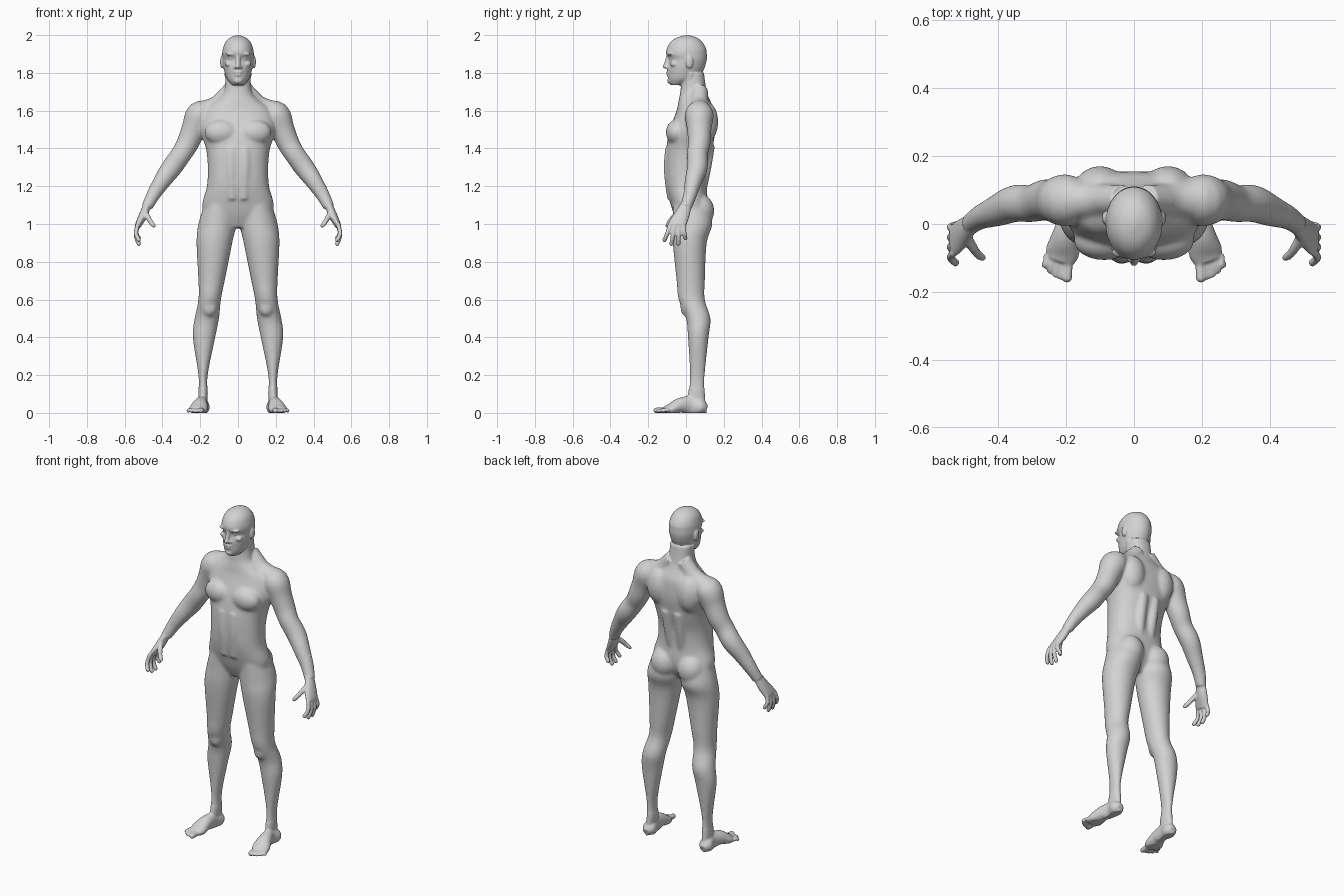
import bpy
import bmesh
from math import cos, sin, tau, copysign
from mathutils import Vector, Matrix

cube = bpy.data.objects.get("Cube")
if cube:
    bpy.data.objects.remove(cube, do_unlink=True)

bm = bmesh.new()
UPWARD = Vector((0, 0, 1))
BACKWARD = Vector((0, 1, 0))


def refine(rows, steps=5):
    """Smoothly interpolate between rows of numbers."""
    padded = [rows[0], *rows, rows[-1]]
    result = []
    for before, start, end, after in zip(padded, padded[1:], padded[2:], padded[3:]):
        for step in range(steps):
            t = step / steps
            row = []
            for a, b, c, d in zip(before, start, end, after):
                leave, arrive = (c - a) / 2, (d - b) / 2
                ease = t * t * (3 - 2 * t)
                row.append(b + (c - b) * ease
                           + leave * t * (1 - t) ** 2 - arrive * t * t * (1 - t))
            result.append(row)
    result.append(list(rows[-1]))
    return result


def skin(sections, power=2, sides=32):
    """Join (centre, half axis, half axis) sections into a closed solid."""
    def bend(value):
        return copysign(abs(value) ** (2 / power), value)

    angles = [tau * i / sides for i in range(sides)]
    rings = []
    for centre, across, along in sections:
        rings.append([bm.verts.new(centre + across * bend(cos(angle)) + along * bend(sin(angle)))
                      for angle in angles])
    for low, high in zip(rings, rings[1:]):
        for i in range(sides):
            j = (i + 1) % sides
            bm.faces.new((low[i], low[j], high[j], high[i]))
    bm.faces.new(rings[0])
    bm.faces.new(rings[-1])


def stack(rows, power=2):
    """Level sections: height, x from, x to, y front, y back."""
    sections = []
    for height, inner, outer, front, back in refine(rows):
        centre = Vector(((inner + outer) / 2, (front + back) / 2, height))
        across = Vector(((outer - inner) / 2, 0, 0))
        sections.append((centre, across, BACKWARD * (back - front) / 2))
    skin(sections, power)


def central_stack(rows, power=2):
    """Level sections centred on x: height, half width, y front, y back."""
    stack([(height, -width, width, front, back)
           for height, width, front, back in rows], power)


def tube(rows, broad_axis=BACKWARD, power=2):
    """Sections along a path: x, y, z, half thickness and optional half breadth."""
    rows = refine(rows)
    points = [Vector(row[:3]) for row in rows]
    sections = []
    for i, row in enumerate(rows):
        ahead = points[min(i + 1, len(points) - 1)]
        direction = (ahead - points[max(i - 1, 0)]).normalized()
        broad = (broad_axis - direction * broad_axis.dot(direction)).normalized()
        thick = direction.cross(broad)
        sections.append((points[i], thick * row[3], broad * row[-1]))
    skin(sections, power)


def blob(centre, radii):
    matrix = Matrix.Translation(centre) @ Matrix.Diagonal((*radii, 1))
    bmesh.ops.create_uvsphere(bm, u_segments=24, v_segments=16, radius=1, matrix=matrix)


def digit(points, radius, broad_axis):
    """Finger, thumb or toe with a rounded tip."""
    tube([(*point, radius) for point in points], broad_axis)
    blob(points[-1], (radius, radius, radius))


# Leg, kneecap and buttock
stack([
    (1.1, .02, .18, -.07, .12), (1, .01, .21, -.07, .14),
    (.9, .03, .22, -.07, .11), (.7, .07, .21, -.05, .1),
    (.6, .09, .21, -.04, .1), (.5, .1, .23, 0, .13),
    (.4, .12, .24, .01, .12), (.2, .16, .21, .02, .1),
    (.1, .16, .21, .01, .1), (0, .17, .21, -.01, .11)])
blob((.15, 0, .56), (.04, .03, .05))
blob((.09, .07, 1.07), (.08, .08, .09))

# Foot and toes
tube([
    (.19, .11, .02, .02, .02), (.19, .08, .03, .04, .04),
    (.19, .03, .04, .03, .05), (.2, -.03, .04, .04, .04),
    (.21, -.08, .02, .05, .03), (.22, -.11, .015, .04, .02)],
    broad_axis=UPWARD)
digit([(.194, -.09, .016), (.197, -.158, .013)], .015, UPWARD)
for i in range(4):
    x = .21 + .016 * i
    tip = -.155 + .003 * i * (i + 1)
    digit([(x, -.09, .014), (x, -.12, .016), (x + .006, tip, .01)], .0095, UPWARD)

# Arm and palm
tube([
    (.15, .07, 1.58, .06), (.2, .07, 1.575, .077),
    (.235, .07, 1.5, .065), (.265, .07, 1.43, .06),
    (.3, .06, 1.37, .055), (.35, .06, 1.3, .055),
    (.4, .04, 1.23, .047), (.45, .02, 1.15, .036), (.48, 0, 1.09, .03)])
tube([
    (.48, 0, 1.1, .02, .03), (.5, -.02, 1.05, .023, .04),
    (.525, -.045, 1, .018, .047), (.53, -.05, .985, .015, .042)])

# Fingers and thumb
for i, length in enumerate((.08, .1, .1, .07)):
    y = -.084 + .023 * i
    drift = -.03 + .014 * i
    digit([(.53, y, 1), (.54, y + drift / 2, .99 - length / 2),
           (.525, y + drift, .995 - length)], .0115, BACKWARD)
digit([(.49, -.04, 1.06), (.47, -.075, 1.025), (.445, -.1, .99)], .014, BACKWARD)

# Shoulder slope, chest, shoulder blade, spine, belly and neck muscles
tube([(.035, .07, 1.71, .045), (.11, .07, 1.63, .05), (.19, .07, 1.59, .063)])
blob((.088, -.05, 1.485), (.09, .057, .068))
blob((.1, .105, 1.54), (.075, .066, .11))
tube([(.035, .08, 1.18, .03), (.04, .105, 1.3, .03), (.04, .125, 1.42, .03)])
tube([(.036, -.078, 1.4, .034), (.036, -.084, 1.28, .034), (.03, -.07, 1.13, .03)])
tube([(.06, .03, 1.8, .014), (.04, 0, 1.72, .014), (.015, -.025, 1.645, .012)])

# Brow, eye, cheekbone, nostril and ear
blob((.036, -.084, 1.9), (.03, .016, .009))
blob((.033, -.072, 1.876), (.015, .014, .01))
blob((.048, -.062, 1.847), (.022, .022, .016))
blob((.013, -.1, 1.83), (.01, .012, .008))
blob((.085, .018, 1.857), (.01, .02, .034))

# Mirror everything built so far to the right side
copy = bmesh.ops.duplicate(bm, geom=bm.verts[:] + bm.edges[:] + bm.faces[:])
for element in copy["geom"]:
    if isinstance(element, bmesh.types.BMVert):
        element.co.x *= -1

# Trunk and neck
central_stack([
    (.98, .07, -.03, .06), (1.04, .16, -.06, .1), (1.1, .19, -.08, .115),
    (1.2, .165, -.105, .11), (1.3, .16, -.11, .115), (1.4, .17, -.105, .14),
    (1.5, .2, -.085, .155), (1.6, .18, -.05, .15), (1.65, .12, -.04, .13),
    (1.7, .075, -.03, .11), (1.8, .065, -.02, .095)], power=2.3)

# Head
central_stack([
    (1.735, .03, -.08, -.02), (1.75, .045, -.09, .02), (1.77, .06, -.096, .06),
    (1.8, .07, -.098, .085), (1.83, .077, -.098, .1), (1.87, .082, -.09, .11),
    (1.9, .084, -.105, .11), (1.93, .08, -.102, .107), (1.96, .07, -.086, .09),
    (1.985, .047, -.055, .064), (2, .01, -.01, .02)])

# Nose, lips and chin
tube([(0, -.094, 1.89, .01), (0, -.1, 1.86, .012), (0, -.107, 1.835, .013)])
blob((0, -.112, 1.834), (.012, .013, .011))
blob((0, -.093, 1.804), (.025, .012, .007))
blob((0, -.092, 1.789), (.021, .012, .007))
blob((0, -.084, 1.758), (.024, .016, .016))

bmesh.ops.recalc_face_normals(bm, faces=bm.faces[:])
mesh = bpy.data.meshes.new("body")
bm.to_mesh(mesh)
bm.free()
body = bpy.data.objects.new("body", mesh)
bpy.context.collection.objects.link(body)

# Fuse all parts into one skin
fuse = body.modifiers.new("Fuse", "REMESH")
fuse.mode = "VOXEL"
fuse.voxel_size = .005
bpy.context.view_layer.update()
graph = bpy.context.evaluated_depsgraph_get()
body.data = bpy.data.meshes.new_from_object(body.evaluated_get(graph))
body.modifiers.clear()
mesh = body.data
mesh.polygons.foreach_set("use_smooth", [True] * len(mesh.polygons))

# Flat soles, and stronger blending away from face, hands and feet
blended = []
for vertex in mesh.vertices:
    x, y, z = vertex.co
    vertex.co.z = max(z, 0)
    if (.13 < z < 1.69 and abs(x) < .46) or z > 1.925:
        blended.append(vertex.index)
group = body.vertex_groups.new(name="blended")
group.add(blended, 1, "REPLACE")
for label, repeats, group_name in (("Blend", 40, "blended"), ("Soften", 4, "")):
    smooth = body.modifiers.new(label, "SMOOTH")
    smooth.factor = .5
    smooth.iterations = repeats
    smooth.vertex_group = group_name

# Skin colour
grey = bpy.data.materials.new("light_grey")
grey.use_nodes = True
colour = (.65, .65, .65, 1)
grey.diffuse_color = colour
grey.node_tree.nodes["Principled BSDF"].inputs["Base Color"].default_value = colour
mesh.materials.clear()
mesh.materials.append(grey)
